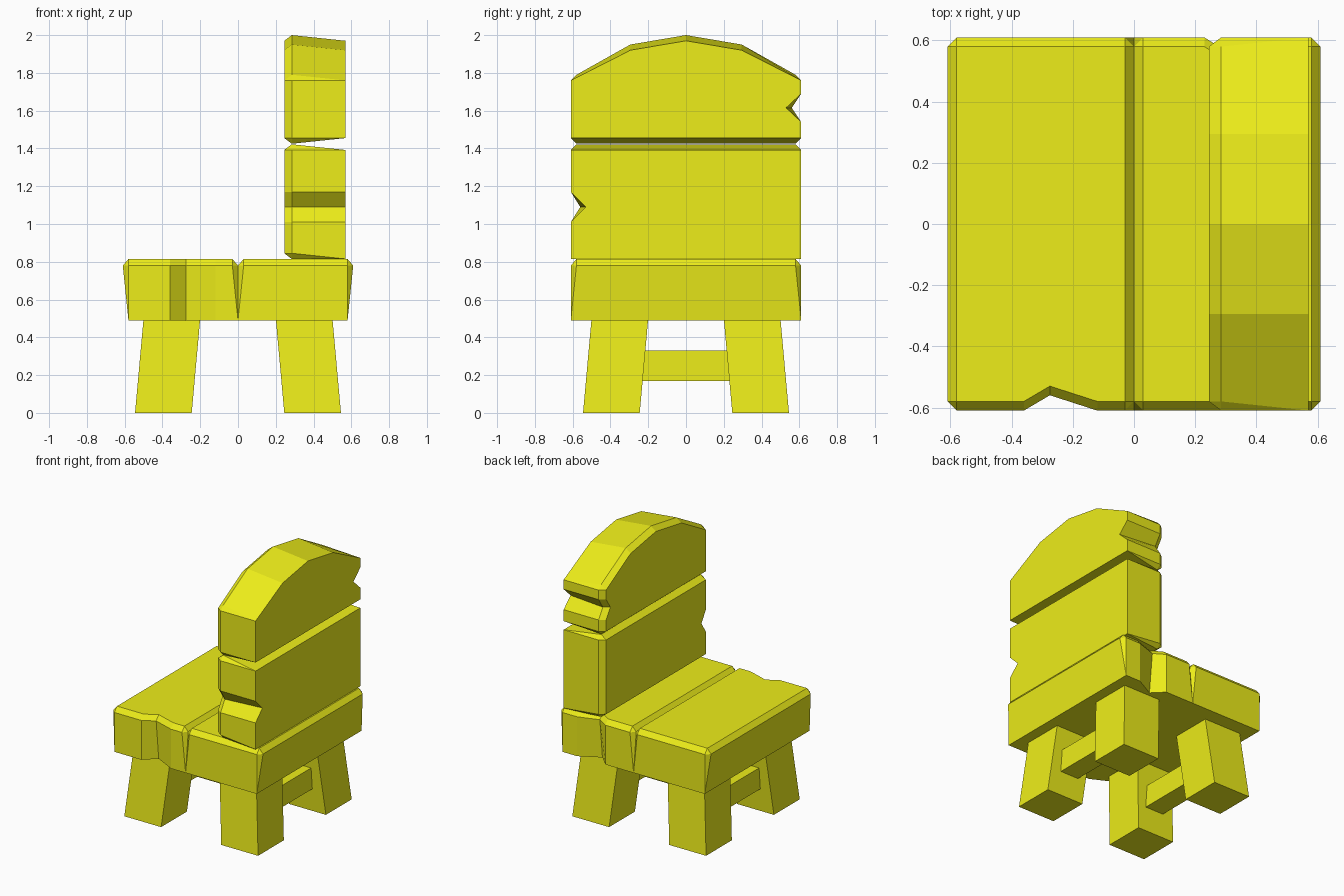
import bpy, bmesh
from mathutils import Vector

if "Cube" in bpy.data.objects:
    bpy.data.objects.remove(bpy.data.objects["Cube"])

mat = bpy.data.materials.new("yellow_wood")
mat.diffuse_color = (0.85, 0.85, 0.01, 1)
mat.use_nodes = True
mat.node_tree.nodes["Principled BSDF"].inputs["Base Color"].default_value = mat.diffuse_color
U, C = 0.61, 0.03          # half width of every plank, chamfer size


def finish(bm, name):
    bmesh.ops.remove_doubles(bm, verts=bm.verts, dist=1e-5)
    bmesh.ops.recalc_face_normals(bm, faces=bm.faces)
    me = bpy.data.meshes.new(name)
    bm.to_mesh(me)
    bm.free()
    me.materials.append(mat)
    ob = bpy.data.objects.new(name, me)
    bpy.context.collection.objects.link(ob)
    return ob


def loft(name, rings):
    """Skin a stack of equal-length rings and cap both ends."""
    bm = bmesh.new()
    vs = [[bm.verts.new(p) for p in r] for r in rings]
    n = len(vs[0])
    for a, b in zip(vs, vs[1:]):
        for i in range(n):
            j = (i + 1) % n
            bm.faces.new((a[i], a[j], b[j], b[i]))
    bm.faces.new(vs[0])
    bm.faces.new(vs[-1])
    return finish(bm, name)


def plank(name, lo, hi, depths, to_xyz, taper_lo=C, taper_hi=C, notch=None, arch=()):
    """Plank with a chamfered face, tapered back, optional side notch and arched top."""
    back, mid, face = [], [], []

    def corner(su, sv, u_first):
        v, t = (hi, taper_hi) if sv > 0 else (lo, taper_lo)
        pair = [(su * U, v - sv * C), (su * (U - C), v)]
        mid.extend(pair if u_first else pair[::-1])
        back.extend([(su * U, v - sv * t)] * 2)
        face.extend([(su * (U - C), v - sv * C)] * 2)

    def add_notch(su):
        if not notch or notch[0] != su:
            return
        a, m, b = notch[1:]
        pts = [(U, a, 0), (U - 0.05, m, C), (U, b, 0)]
        for u, v, t in (pts if su > 0 else pts[::-1]):
            mid.append((su * u, v))
            back.append((su * (u - t), v))
            face.append((su * (u - C), v))

    corner(-1, -1, True)
    corner(1, -1, False)
    add_notch(1)
    corner(1, 1, True)
    for u, v in arch:
        mid.append((u, v))
        back.append((u, v - C))
        face.append((u, v - C))
    corner(-1, 1, False)
    add_notch(-1)
    loft(name, [[to_xyz(u, v, d) for u, v in ring]
                for ring, d in zip((back, mid, face), depths)])


# Seat planks, split along x = 0
flat = lambda u, v, d: (v, u, d)
sd = (0.49, 0.78, 0.815)
plank("seat_left_plank", -0.61, 0, sd, flat, taper_hi=0,
      notch=(-1, -0.36, -0.275, -0.12))
plank("seat_right_plank", 0, 0.61, sd, flat, taper_lo=0,
      notch=(1, 0.23, 0.31, 0.46))

# Backrest planks
upright = lambda u, v, d: (d, u, v)
bd = (0.57, 0.285, 0.245)
plank("backrest_lower_plank", 0.815, 1.422, bd, upright, taper_lo=0,
      notch=(-1, 1.01, 1.09, 1.17))
plank("backrest_upper_plank", 1.425, 1.79, bd, upright,
      notch=(1, 1.54, 1.615, 1.69),
      arch=((0.295, 1.95), (0, 2.0), (-0.295, 1.95)))

# Splayed legs
for sx, side in ((-1, "left"), (1, "right")):
    for sy, end in ((-1, "front"), (1, "back")):
        rings = []
        for z, c in ((0, 0.395), (0.5, 0.35)):
            rings.append([Vector((sx * c + a * 0.15, sy * c + b * 0.15, z))
                          for a, b in ((-1, -1), (1, -1), (1, 1), (-1, 1))])
        loft(f"{end}_{side}_leg", rings)

    # Stretcher between the front and back leg of this side
    loft(f"{side}_stretcher",
         [[(sx * 0.37 + a * 0.075, y, 0.25 + b * 0.08)
           for a, b in ((-1, -1), (1, -1), (1, 1), (-1, 1))] for y in (-0.25, 0.25)])
